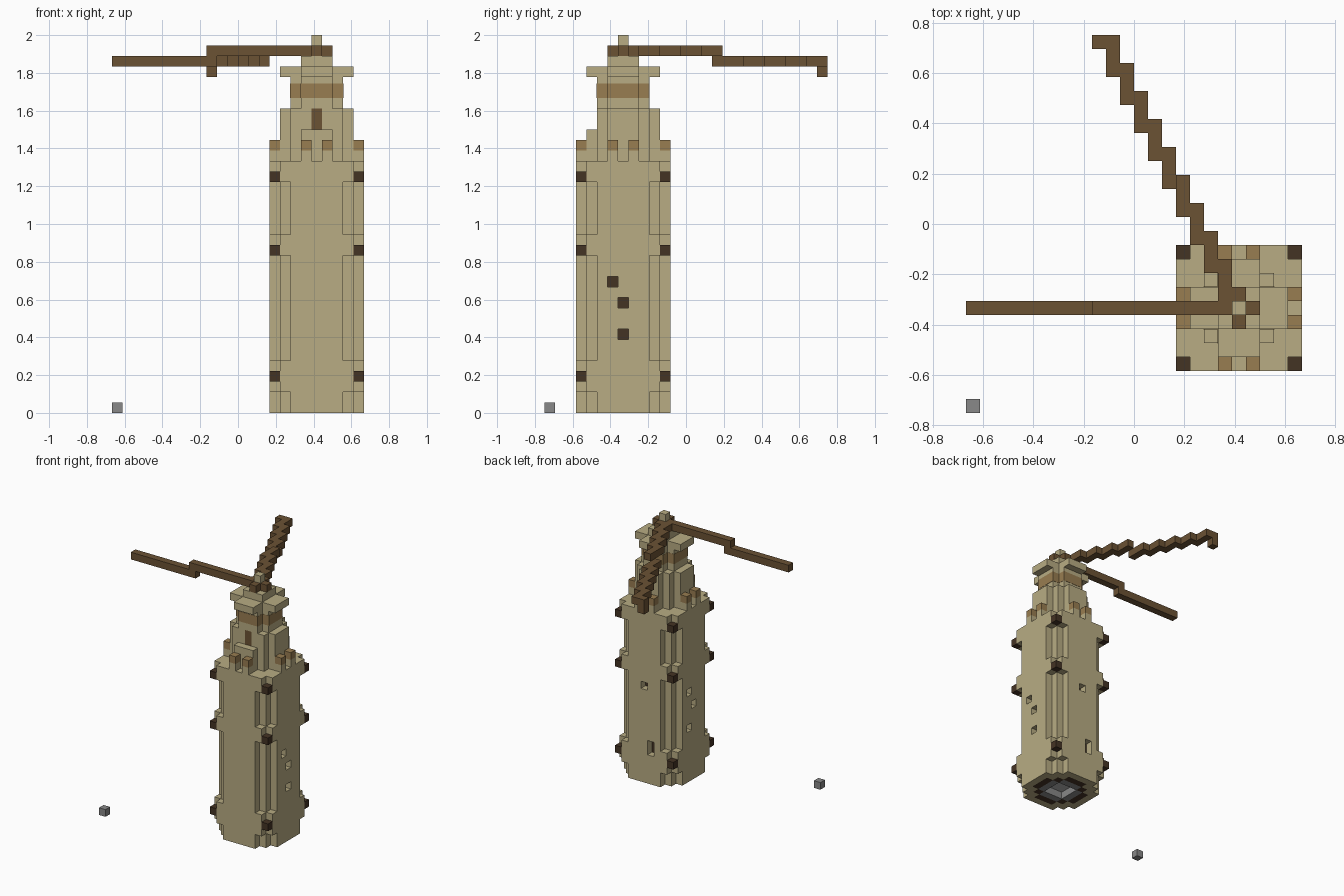
import bpy, bmesh
from mathutils import Vector

cube = bpy.data.objects.get("Cube")
if cube:
    bpy.data.objects.remove(cube, do_unlink=True)

UNIT = 1 / 18                          # edge of one block
ORIGIN = Vector((3, -10.5, 0))         # tower's corner, in blocks
SIDES = [Vector(d) for d in ((1, 0, 0), (-1, 0, 0), (0, 1, 0),
                             (0, -1, 0), (0, 0, 1), (0, 0, -1))]


def material(name, rgb):
    lin = [((c / 255 + 0.055) / 1.055) ** 2.4 for c in rgb] + [1]
    m = bpy.data.materials.new(name)
    m.use_nodes = True
    m.diffuse_color = lin
    m.node_tree.nodes["Principled BSDF"].inputs["Base Color"].default_value = lin
    return m


sandstone = material("sandstone", (184, 172, 131))
tan = material("tan_brick", (152, 125, 81))
plank = material("plank_brown", (107, 82, 52))
dark = material("dark_timber", (68, 51, 36))
grey = material("grey_stone", (136, 136, 136))
pale = material("pale_stone", (178, 178, 178))

parts = {}                             # name -> (material, set of cells)


def add(name, mat, cells):
    """Put cells in a part, taking them away from any earlier part."""
    cells = set(cells)
    for _, other in parts.values():
        other -= cells
    parts.setdefault(name, (mat, set()))[1].update(cells)


def carve(cells):
    for _, other in parts.values():
        other -= set(cells)


def box(u0, u1, v0, v1, w0, w1):
    return {(u, v, w) for u in range(u0, u1) for v in range(v0, v1)
            for w in range(w0, w1)}


def octagon(inset, cut, w0, w1):
    """Stepped octagon centred on the tower."""
    def edge(i):
        return min(i, 8 - i) - inset
    return {c for c in box(inset, 9 - inset, inset, 9 - inset, w0, w1)
            if edge(c[0]) + edge(c[1]) >= cut}


# Tower body with wider bracket courses
add("tower_wall", sandstone, octagon(0, 2, 0, 24))
for low, high, lamp in ((2, 5, 3), (15, 17, 15), (22, 24, 22)):
    add("tower_wall", sandstone, octagon(0, 1, low, high))
    add("corner_blocks", dark, {(u, v, lamp) for u in (0, 8) for v in (0, 8)})

# Dark lining, floor and recess under the tower
add("inner_lining", dark, octagon(1, 2, 0, 23))
add("floor_slab", grey, octagon(2, 1, 0, 2))
carve(box(3, 6, 3, 6, 0, 1))
add("floor_centre", pale, box(3, 6, 3, 6, 1, 2))

# Windows and back door
carve({(8, 4, 7), (8, 4, 10), (8, 3, 12)})
carve({(0, 5, 7), (0, 4, 10), (0, 5, 12)})
carve({(3, 8, 4), (3, 8, 5), (4, 8, 13)})

# Merlons on all four sides
for i in (3, 5):
    spots = ((i, 0), (i, 8), (0, i), (8, i))
    add("merlon_bases", sandstone, {(u, v, 24) for u, v in spots})
    add("merlon_caps", tan, {(u, v, 25) for u, v in spots})

# Upper tiers, open at the front for the small door
add("upper_tier", sandstone, octagon(1, 2, 24, 27))
add("upper_tier", sandstone, {c for c in octagon(1, 2, 27, 29) if c[1] > 1})
add("upper_door", plank, box(4, 5, 2, 3, 27, 29))
add("lantern_room", sandstone, octagon(2, 1, 29, 32))
add("balcony", sandstone, box(1, 8, 3, 6, 32, 33) | box(3, 6, 1, 8, 32, 33))
add("cap", sandstone, box(3, 6, 3, 6, 33, 34))
add("spire", sandstone, box(4, 5, 4, 5, 34, 36))

# Hub and straight arm
add("hub", plank, {(4, 3, 34), (5, 4, 34), (4, 5, 34), (3, 4, 34)})
add("straight_arm", plank, box(-6, 4, 4, 5, 34, 35) | box(-15, -5, 4, 5, 33, 34))

# Stepped arm running diagonally backwards
for step in range(9):
    u, v = 3 - step, 5 + 2 * step
    w = 34 if u >= 0 else 33
    add("stepped_arm", plank, box(u, u + 1, v, v + 3, w, w + 1))
add("stepped_arm", plank, {(-6, 23, 33), (-6, 23, 32)})

# Loose block on the ground
add("loose_block", grey, {(-15, -3, 0)})


def build(name, mat, cells, solid):
    bm = bmesh.new()
    for c in sorted(cells):
        for d in SIDES:
            if tuple(int(a + b) for a, b in zip(c, d)) in solid:
                continue
            a = Vector((abs(d.y) + abs(d.z), abs(d.x), 0)) if d.z == 0 \
                else Vector((1, 0, 0))
            b = d.cross(a)
            mid = Vector(c) + Vector((0.5, 0.5, 0.5)) + d / 2
            ring = [mid + (a * s + b * t) / 2
                    for s, t in ((-1, -1), (1, -1), (1, 1), (-1, 1))]
            bm.faces.new([bm.verts.new((p + ORIGIN) * UNIT) for p in ring])
    bmesh.ops.remove_doubles(bm, verts=bm.verts, dist=0.001)
    bmesh.ops.dissolve_limit(bm, angle_limit=0.01, verts=bm.verts, edges=bm.edges)
    mesh = bpy.data.meshes.new(name)
    bm.to_mesh(mesh)
    bm.free()
    mesh.materials.append(mat)
    ob = bpy.data.objects.new(name, mesh)
    bpy.context.collection.objects.link(ob)
    return ob


filled = set().union(*(cells for _, cells in parts.values()))
for part, (mat, cells) in parts.items():
    build(part, mat, cells, filled)

# Tan band wrapped just outside the lantern room
band_cells = octagon(2, 1, 30, 31)
band = build("tan_band", tan, band_cells, band_cells)
centre = (ORIGIN + Vector((4.5, 4.5, 0))) * UNIT
for vert in band.data.vertices:
    for axis in (0, 1):
        vert.co[axis] += (vert.co[axis] - centre[axis]) * 0.015
    if vert.co.z > 30.5 * UNIT:
        vert.co.z += 0.4 * UNIT
